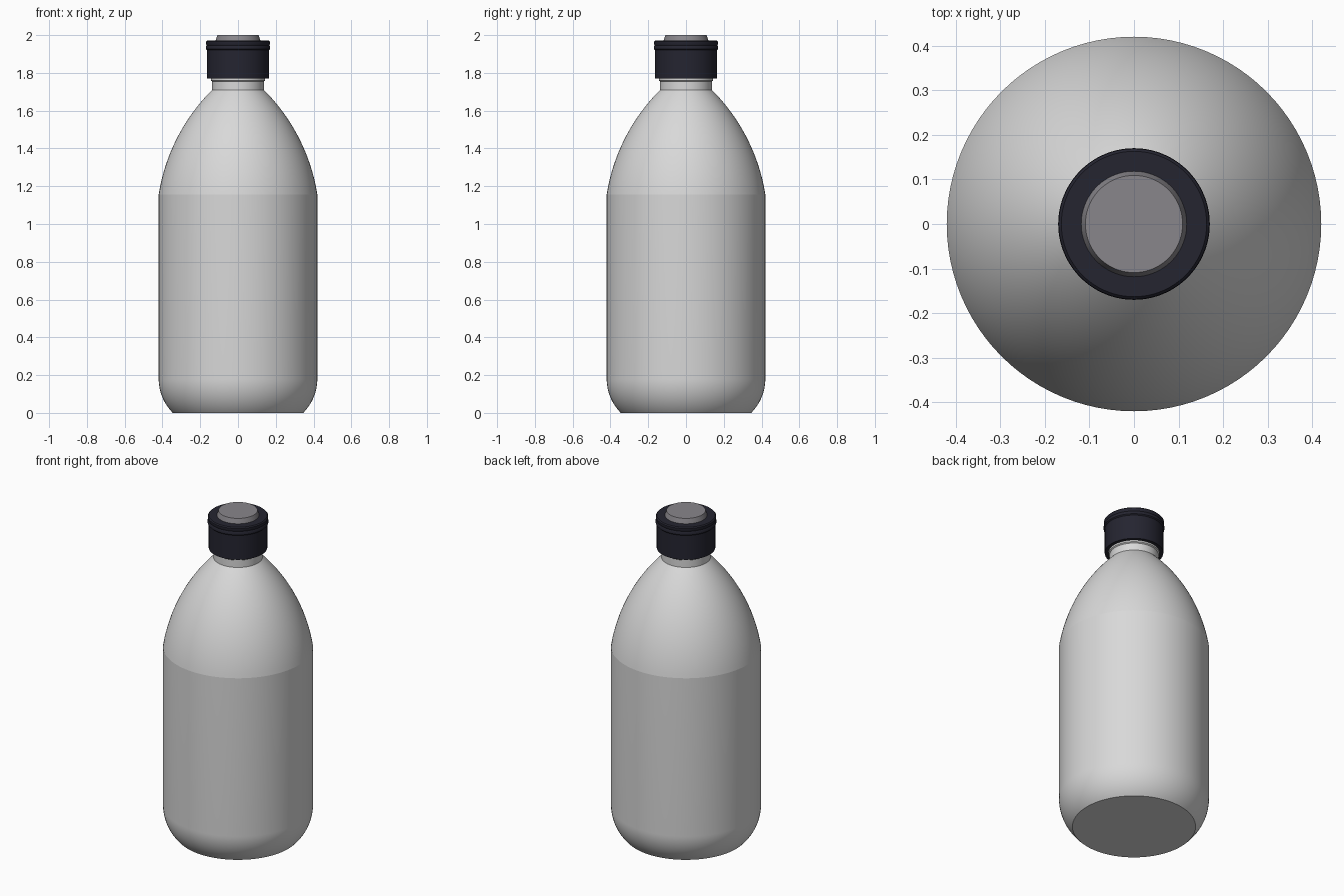
import bpy, bmesh, math

if "Cube" in bpy.data.objects:
    bpy.data.objects.remove(bpy.data.objects["Cube"])

SEG = 96


def material(name, rgb):
    m = bpy.data.materials.new(name)
    m.diffuse_color = (*rgb, 1)
    m.use_nodes = True
    m.node_tree.nodes["Principled BSDF"].inputs["Base Color"].default_value = m.diffuse_color
    return m


def arc(p, q, sweep, n):
    """Points of an outward-bulging arc going up from p to q (r, z)."""
    dx, dz = q[0] - p[0], q[1] - p[1]
    chord = math.hypot(dx, dz)
    ux, uz = dx / chord, dz / chord
    nx, nz = uz, -ux
    rad = chord / 2 / math.sin(sweep / 2)
    pts = []
    for i in range(n + 1):
        a = -sweep / 2 + sweep * i / n
        along = chord / 2 + rad * math.sin(a)
        out = rad * (math.cos(a) - math.cos(sweep / 2))
        pts.append((p[0] + ux * along + nx * out, p[1] + uz * along + nz * out))
    return pts


def lathe(name, profile, mat, angle):
    """Revolve a profile (bottom to top) around z and close both ends."""
    bm = bmesh.new()
    rings = []
    for r, z in profile:
        rings.append([bm.verts.new((r * math.cos(t), r * math.sin(t), z))
                      for t in (2 * math.pi * i / SEG for i in range(SEG))])
    for a, b in zip(rings, rings[1:]):
        for i in range(SEG):
            j = (i + 1) % SEG
            bm.faces.new((a[i], a[j], b[j], b[i]))
    bm.faces.new(rings[0][::-1])
    bm.faces.new(rings[-1])
    me = bpy.data.meshes.new(name)
    bm.to_mesh(me)
    bm.free()
    ob = bpy.data.objects.new(name, me)
    bpy.context.collection.objects.link(ob)
    me.materials.append(mat)
    bpy.ops.object.select_all(action='DESELECT')
    ob.select_set(True)
    bpy.context.view_layer.objects.active = ob
    bpy.ops.object.shade_smooth_by_angle(angle=math.radians(angle))
    return ob


white = material("bottle_light_grey", (0.69, 0.69, 0.69))
dark = material("cap_dark_navy", (0.018, 0.018, 0.03))
grey = material("button_grey", (0.25, 0.24, 0.26))

# Bottle: rounded base, straight wall, arched shoulder, neck with a small lip
base = arc((0.345, 0), (0.42, 0.18), math.radians(45), 16)
shoulder = arc((0.42, 1.157), (0.137, 1.71), math.radians(36), 28)
neck = [(0.137, 1.755), (0.144, 1.76), (0.144, 1.775)]
lathe("bottle", base + shoulder + neck, white, 6)

# Cap with a bead around its top edge
lathe("cap", [(0.164, 1.77), (0.164, 1.92), (0.170, 1.926), (0.170, 1.938),
              (0.166, 1.946), (0.169, 1.954), (0.169, 1.965), (0.163, 1.971)],
      dark, 30)

# Tapered button on top of the cap
lathe("cap_button", [(0.12, 1.965), (0.117, 1.976), (0.109, 2.0)], grey, 30)
